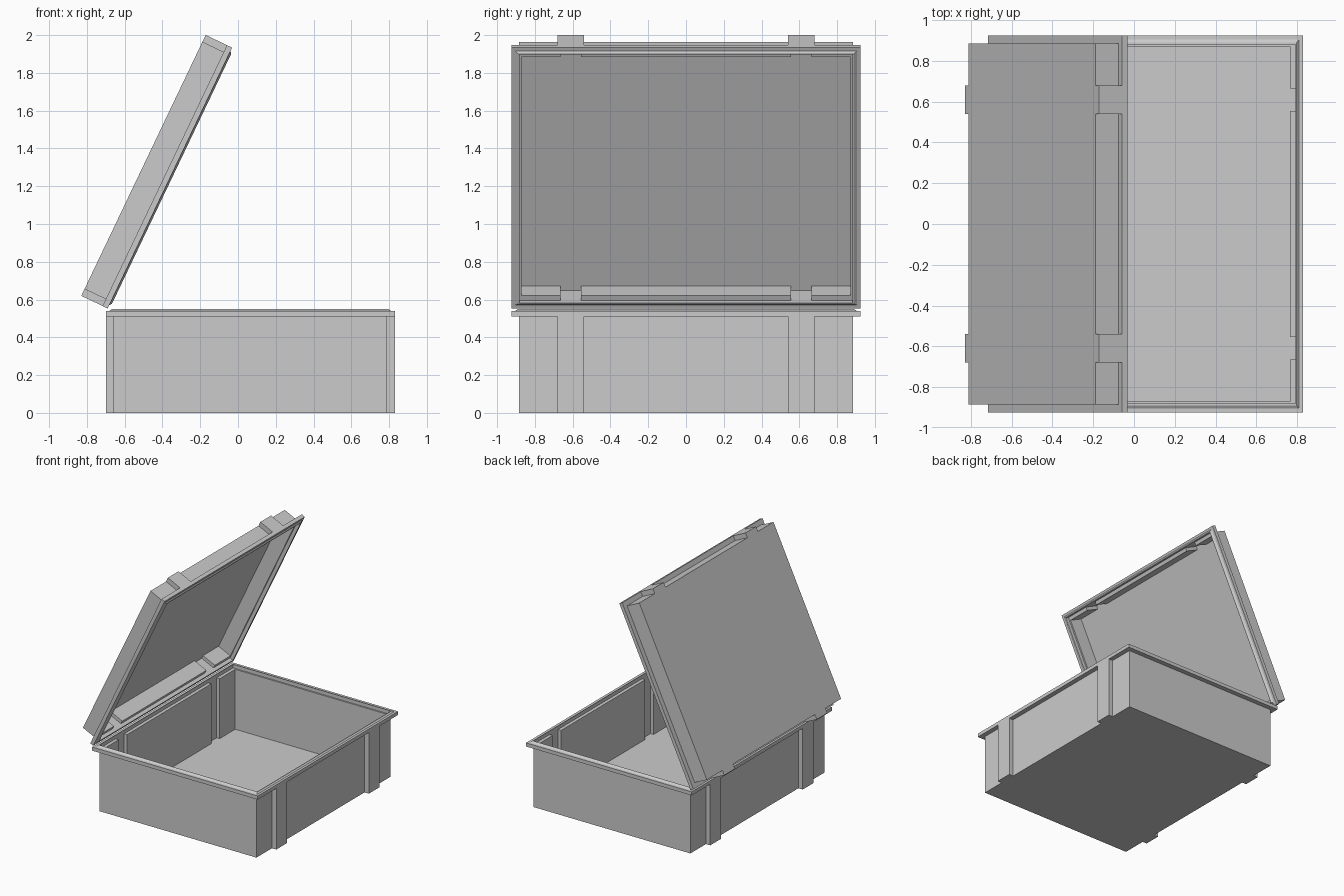
import bpy, bmesh, math
from mathutils import Matrix, Vector

if "Cube" in bpy.data.objects:
    bpy.data.objects.remove(bpy.data.objects["Cube"])

RIB_IN, RIB_OUT = 0.54, 0.68   # rib edges along y


def plan(hx, hy, rib, z, inset=0.0):
    """Rectangle outline with two ribs on each x side (rib = 0 gives a plain rectangle)."""
    a, b = RIB_IN + inset, RIB_OUT - inset
    side = [(hx, -hy), (hx, -b), (hx + rib, -b), (hx + rib, -a), (hx, -a),
            (hx, a), (hx + rib, a), (hx + rib, b), (hx, b), (hx, hy)]
    return [(x, y, z) for x, y in side + [(-x, -y) for x, y in side]]


def tray(name, h, floor, matrix):
    """Thin-walled open tray with hollow ribs, flange and raised seal lip."""
    rings = [
        plan(0.725, 0.885, 0.04, 0),                 # outer wall
        plan(0.725, 0.885, 0.04, h - 0.03),
        plan(0.765, 0.925, 0, h - 0.03),             # flange
        plan(0.765, 0.925, 0, h),
        plan(0.745, 0.905, 0, h),                    # seal lip
        plan(0.733, 0.89, 0, h + 0.01),
        plan(0.728, 0.882, 0, h + 0.01),
        plan(0.728, 0.882, 0, h - 0.02),             # inner ledge
        plan(0.70, 0.87, 0.028, h - 0.02, 0.015),    # inner wall
        plan(0.70, 0.87, 0.028, floor, 0.015),
    ]
    bm = bmesh.new()
    loops = [[bm.verts.new(p) for p in r] for r in rings]
    n = len(loops[0])
    for lo, hi in zip(loops, loops[1:]):
        for i in range(n):
            j = (i + 1) % n
            bm.faces.new((lo[i], lo[j], hi[j], hi[i]))
    bm.faces.new(loops[0][::-1])
    bm.faces.new(loops[-1])
    bmesh.ops.remove_doubles(bm, verts=bm.verts, dist=0.0005)
    bmesh.ops.dissolve_degenerate(bm, edges=bm.edges, dist=0.0005)
    bm.transform(matrix)
    bmesh.ops.recalc_face_normals(bm, faces=bm.faces)
    me = bpy.data.meshes.new(name)
    bm.to_mesh(me)
    bm.free()
    bpy.context.collection.objects.link(bpy.data.objects.new(name, me))


# lower box
tray("case_base", 0.54, 0.02, Matrix.Translation((0.065, 0, 0)))

# lid: same tray turned over, swung open about the left rim
LID_H = 0.155
flip = Matrix.Translation((0.765, 0, LID_H)) @ Matrix.Scale(-1, 4, Vector((0, 0, 1)))
swing = Matrix.Translation((-0.69, 0, 0.553)) @ Matrix.Rotation(math.radians(-64.5), 4, 'Y')
tray("case_lid", LID_H, 0.015, swing @ flip)
